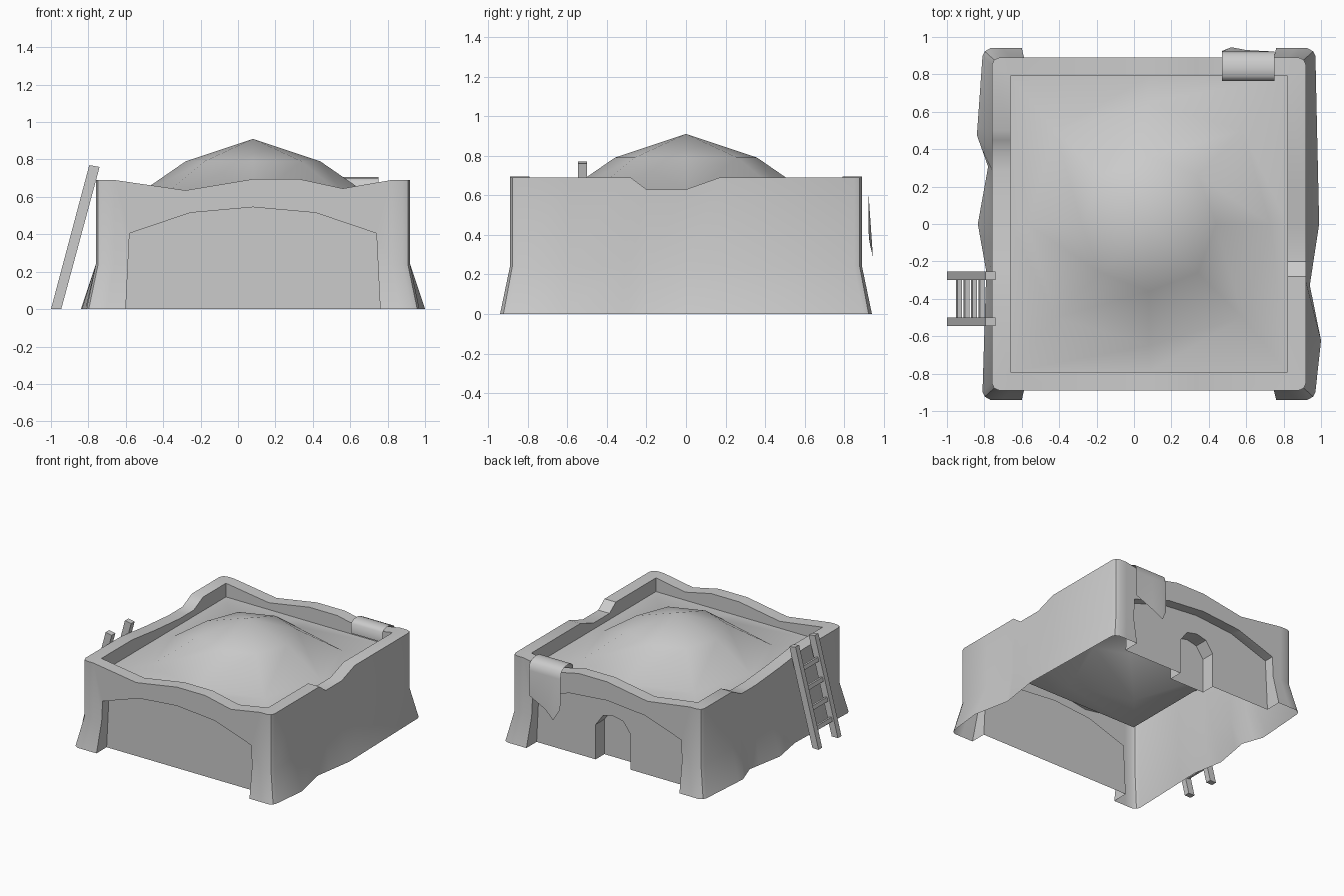
import bpy, bmesh, math
from mathutils import Vector

cube = bpy.data.objects.get("Cube")
if cube:
    bpy.data.objects.remove(cube)

plaster = bpy.data.materials.new("pale grey plaster")
plaster.use_nodes = True
GREY = (0.6, 0.6, 0.6, 1)
plaster.diffuse_color = GREY
plaster.node_tree.nodes["Principled BSDF"].inputs["Base Color"].default_value = GREY

CX, HX, HY, FLOOR = 0.08, 0.84, 0.89, 0.58


def add_object(name, bm, angle=None):
    bmesh.ops.recalc_face_normals(bm, faces=bm.faces)
    mesh = bpy.data.meshes.new(name)
    bm.to_mesh(mesh)
    bm.free()
    obj = bpy.data.objects.new(name, mesh)
    bpy.context.collection.objects.link(obj)
    mesh.materials.append(plaster)
    if angle:
        smooth(obj, angle)
    return obj


def smooth(obj, angle):
    bpy.ops.object.select_all(action='DESELECT')
    obj.select_set(True)
    bpy.context.view_layer.objects.active = obj
    bpy.ops.object.shade_smooth_by_angle(angle=math.radians(angle))


def lookup(table, t):
    """Linear interpolation in a list of (t, value) pairs."""
    for (a, u), (b, v) in zip(table, table[1:]):
        if t <= b:
            return u + (v - u) * max(0, (t - a) / (b - a))
    return table[-1][1]


def strip(bm, rings, closed):
    rows = [[bm.verts.new(p) for p in ring] for ring in rings]
    n = len(rows[0])
    for low, high in zip(rows, rows[1:]):
        for i in range(n if closed else n - 1):
            j = (i + 1) % n
            bm.faces.new((low[i], low[j], high[j], high[i]))


# Uneven wall tops and wandering wall feet, as (position along wall, value)
end_top = [(-0.66, .69), (-0.28, .635), (0.08, .695), (0.33, .695), (0.56, .645), (0.82, .69)]
left_top = [(-0.28, .69), (-0.2, .63), (0, .63), (0.17, .69)]
right_top = [(-0.4, .69), (-0.1, .655), (0.2, .63), (0.38, .63), (0.5, .69)]
left_foot = [(-0.85, .97), (-0.59, 1.0), (-0.31, .94), (0, .99), (0.85, .97)]
right_foot = [(-0.85, -.81), (-0.24, -.79), (0, -.835), (0.29, -.78), (0.45, -.84), (0.85, -.81)]

# Outline walked counter-clockwise: (x, y, top height, foot x, foot y)
C, R = 0.04, 0.012
x0, x1 = CX - HX, CX + HX


def end_wall(y):
    xs = [x0 + C] + [t for t, _ in end_top] + [x1 - C]
    return [(x, y, lookup(end_top, x), CX + (x - CX) * 1.06, y * 0.94 / HY) for x in xs]


def side_wall(x, top, foot):
    ys = sorted({-HY + C, HY - C} | {t for t, _ in top + foot})
    return [(x, y, lookup(top, y), lookup(foot, y), y * 0.94 / HY) for y in ys]


def corner(sx, sy):
    x, y = CX + sx * (HX - R), sy * (HY - R)
    return [(x, y, .69, x + sx * .05, y + sy * .045)]


outline = (end_wall(-HY) + corner(1, -1) + side_wall(x1, left_top, left_foot) + corner(1, 1)
           + end_wall(HY)[::-1] + corner(-1, 1)
           + side_wall(x0, right_top, right_foot)[::-1] + corner(-1, -1))


def inset(p, z):
    return (min(max(p[0], x0 + .1), x1 - .1), min(max(p[1], -HY + .1), HY - .1), z)


# Walls with parapet, closed for cutting
bm = bmesh.new()
strip(bm, [[(p[3], p[4], 0) for p in outline],
           [(p[0], p[1], .24) for p in outline],
           [(p[0], p[1], p[2]) for p in outline],
           [inset(p, p[2]) for p in outline],
           [inset(p, FLOOR) for p in outline]], True)
bmesh.ops.remove_doubles(bm, verts=bm.verts, dist=1e-4)
bmesh.ops.holes_fill(bm, edges=[e for e in bm.edges if e.is_boundary], sides=0)
walls = add_object("walls", bm)


def cut_arch(name, profile, ya, yb):
    """Cut an arched niche, with a mirrored (half width, z) profile, from the walls."""
    pts = [(CX - w, z) for w, z in profile]
    pts += [(CX + w, z) for w, z in reversed(profile) if w > 0]
    b = bmesh.new()
    strip(b, [[(x, y, z) for x, z in pts] for y in (ya, yb)], True)
    bmesh.ops.holes_fill(b, edges=[e for e in b.edges if e.is_boundary], sides=0)
    cutter = add_object(name, b)
    cutter.hide_render = True
    cutter.hide_set(True)
    mod = walls.modifiers.new(name, 'BOOLEAN')
    mod.operation, mod.solver, mod.object = 'DIFFERENCE', 'EXACT', cutter
    return cutter


arch = [(.69, -.1), (.68, 0), (.66, .405), (.335, .515), (0, .545)]
door = [(.155, -.1), (.155, .28), (.09, .37), (0, .39)]
cutters = [cut_arch("front_arch_cutter", arch, -1.2, -.81),
           cut_arch("back_arch_cutter", arch, .81, 1.2),
           cut_arch("door_cutter", door, .70, 1.1)]
graph = bpy.context.evaluated_depsgraph_get()
cut_mesh = bpy.data.meshes.new_from_object(walls.evaluated_get(graph))
walls.modifiers.clear()
walls.data = cut_mesh
for cutter in cutters:
    bpy.data.objects.remove(cutter)

# Open the underside and the place of the roof
bm = bmesh.new()
bm.from_mesh(cut_mesh)
flat = [f for f in bm.faces if all(abs(v.co.z) < 1e-3 for v in f.verts)
        or all(abs(v.co.z - FLOOR) < 1e-3 for v in f.verts)]
bmesh.ops.delete(bm, geom=flat, context='FACES')
bm.to_mesh(cut_mesh)
bm.free()
smooth(walls, 30)

# Domed roof: square edge, eight-sided dome
bm = bmesh.new()
dirs = [(1, 0), (1, 1), (0, 1), (-1, 1), (-1, 0), (-1, -1), (0, -1), (1, -1)]


def dome_ring(axis, diagonal, z):
    return [(CX + a * (diagonal if a and b else axis), b * (diagonal if a and b else axis), z)
            for a, b in dirs]


strip(bm, [[(CX + a * (HX - .1), b * (HY - .1), FLOOR) for a, b in dirs],
           dome_ring(.65, .5, FLOOR + .01), dome_ring(.36, .26, .79),
           dome_ring(0, 0, .91)], True)
bmesh.ops.remove_doubles(bm, verts=bm.verts, dist=1e-4)
add_object("domed_roof", bm, 60)


# Ladder leaning on the right wall
def ladder_bar(name, corners, ya, yb):
    b = bmesh.new()
    strip(b, [[(x, y, z) for x, z in corners] for y in (ya, yb)], True)
    bmesh.ops.holes_fill(b, edges=[e for e in b.edges if e.is_boundary], sides=0)
    add_object(name, b)


rail = [(-1, 0), (-.945, 0), (-.74, .76), (-.795, .77)]
for side, y in (("front", -.545), ("back", -.3)):
    ladder_bar("ladder_rail_" + side, rail, y, y + .045)
foot, along = Vector((-.972, 0)), Vector((.205, .765)).normalized()
across = Vector((along.y, -along.x))
for i in range(4):
    c = foot + along * (.14 + .155 * i)
    rung = [c + along * s * .016 + across * t * .012
            for s, t in ((-1, -1), (-1, 1), (1, 1), (1, -1))]
    ladder_bar("ladder_rung_%d" % (i + 1), rung, -.51, -.29)

# Cloth draped over the back wall, with an uneven hem
bm = bmesh.new()
fold = [(.765, .60), (.765, .68), (.79, .70), (.83, .706), (.87, .70), (.91, .68), (.922, .62)]
hem = [(.47, .38, .925), (.52, .29, .945), (.6, .35, .93), (.75, .42, .922)]
strip(bm, [[(x, y, z) for y, z in fold] + [(x, y, z)] for x, z, y in hem], False)
add_object("draped_cloth", bm, 60)
